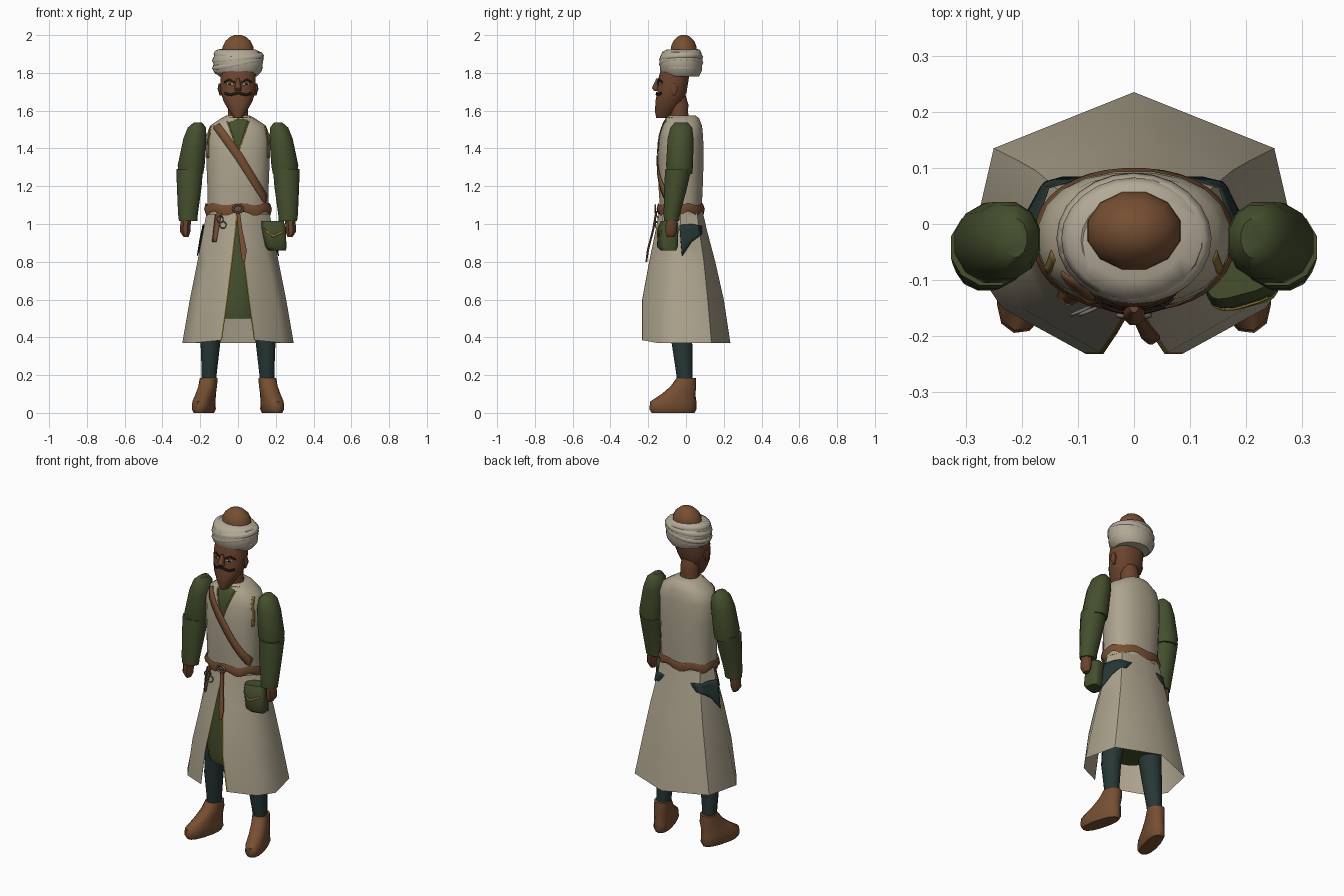
import bpy, bmesh, math
from mathutils import Vector, Matrix
from mathutils.bvhtree import BVHTree

cube = bpy.data.objects.get("Cube")
if cube:
    bpy.data.objects.remove(cube, do_unlink=True)


def material(name, *rgb):
    m = bpy.data.materials.new(name)
    m.use_nodes = True
    m.diffuse_color = (*rgb, 1)
    bsdf = m.node_tree.nodes["Principled BSDF"]
    bsdf.inputs["Base Color"].default_value = (*rgb, 1)
    bsdf.inputs["Roughness"].default_value = 0.9
    return m


LINEN = material("coat linen", .42, .37, .27)
WRAP = material("turban linen", .45, .40, .31)
LEATHER = material("leather", .18, .078, .032)
SKIN = material("skin", .15, .058, .028)
GREEN = material("tunic green", .058, .078, .026)
TEAL = material("dark teal", .02, .038, .036)
GOLD = material("gold trim", .24, .15, .03)
DARK = material("dark hair", .014, .009, .007)
METAL = material("dull metal", .2, .17, .14)


def finish(name, bm, mat, recalc=True):
    if recalc:
        bmesh.ops.recalc_face_normals(bm, faces=bm.faces)
    me = bpy.data.meshes.new(name)
    bm.to_mesh(me)
    bm.free()
    me.materials.append(mat)
    ob = bpy.data.objects.new(name, me)
    bpy.context.collection.objects.link(ob)
    return ob


def grid(bm, rows, closed):
    """Join rows of points with quads; returns the vertex rows."""
    vs = [[bm.verts.new(p) for p in r] for r in rows]
    n = len(rows[0])
    for a, b in zip(vs, vs[1:]):
        for j in range(n if closed else n - 1):
            k = (j + 1) % n
            bm.faces.new((a[j], a[k], b[k], b[j]))
    return vs


def oval(cx, z, rx, front, back, n, power=2.0):
    cy, ry = (front + back) / 2, (back - front) / 2
    pts = []
    for i in range(n):
        t = math.tau * (i + .5) / n
        c, s = math.cos(t), math.sin(t)
        pts.append(Vector((cx + rx * math.copysign(abs(c) ** (2 / power), c),
                           cy + ry * math.copysign(abs(s) ** (2 / power), s), z)))
    return pts


def loft(name, rings, mat, n=12, power=2.0, turn=None):
    """Closed body from oval rings (centre x, z, half width, front y, back y)."""
    bm = bmesh.new()
    vs = grid(bm, [oval(*r, n, power) for r in rings], True)
    bm.faces.new(vs[0])
    bm.faces.new(vs[-1])
    if turn:
        pivot, angle = turn
        bmesh.ops.rotate(bm, verts=bm.verts, cent=pivot, matrix=Matrix.Rotation(angle, 3, 'Z'))
    return finish(name, bm, mat)


def tree(ob):
    return BVHTree.FromPolygons([v.co for v in ob.data.vertices],
                                [p.vertices[:] for p in ob.data.polygons])


def strip(name, a, b, surface, mat, lift=.004, side=0, cols=2, steps=6):
    """Thin plate between two polylines, laid on a surface from the front or a side."""
    def lay(u, z):
        ray = Vector((-side, 0, 0)) if side else Vector((0, 1, 0))
        start = Vector((side, u, z)) if side else Vector((u, -1, z))
        hit = surface.ray_cast(start, ray)[0]
        if hit is None:
            hit = surface.find_nearest(Vector((0, u, z)) if side else Vector((u, -.1, z)))[0]
        return hit - ray * lift

    rows = []
    for k in range(len(a) - 1):
        for i in range(0 if k == 0 else 1, steps + 1):
            p = Vector(a[k]).lerp(Vector(a[k + 1]), i / steps)
            q = Vector(b[k]).lerp(Vector(b[k + 1]), i / steps)
            rows.append([lay(*p.lerp(q, j / cols)) for j in range(cols + 1)])
    bm = bmesh.new()
    grid(bm, rows, False)
    ob = finish(name, bm, mat)
    ob.modifiers.new("thickness", 'SOLIDIFY').thickness = .004
    return ob


def line(name, path, width, surface, mat, **kw):
    low = [(u, z - width) if abs(path[-1][0] - path[0][0]) > abs(path[-1][1] - path[0][1])
           else (u - math.copysign(width, u), z) for u, z in path]
    return strip(name, path, low, surface, mat, cols=1, **kw)


def torus(name, at, major, minor, mat, scale=(1, 1, 1), rot=(0, 0, 0), seg=20):
    bpy.ops.mesh.primitive_torus_add(location=at, rotation=rot, major_radius=major,
                                     minor_radius=minor, major_segments=seg, minor_segments=8)
    ob = bpy.context.object
    ob.name, ob.scale = name, scale
    ob.data.materials.append(mat)
    return ob


# Torso of the coat
torso = loft("coat_torso", [(0, 1.05, .163, -.137, .083), (0, 1.2, .164, -.147, .09),
                            (0, 1.35, .17, -.15, .095), (0, 1.46, .172, -.142, .092),
                            (0, 1.52, .15, -.127, .086), (0, 1.56, .09, -.108, .07),
                            (0, 1.575, .06, -.09, .05)], LINEN, 20, 2.3)
torso_t = tree(torso)

# Skirt of the coat, split at the front; its first and last columns are the trim
half = [(1.08, [(.002, -.14), (.09, -.122), (.163, -.03), (.13, .055), (0, .085)]),
        (.97, [(.01, -.16), (.115, -.125), (.183, -.03), (.145, .07), (0, .11)]),
        (.8, [(.03, -.195), (.16, -.135), (.215, -.03), (.175, .095), (0, .155)]),
        (.6, [(.055, -.232), (.2, -.15), (.255, -.045), (.21, .115), (0, .2)]),
        (.37, [(.085, -.232), (.235, -.15), (.295, -.06), (.25, .135), (0, .235)])]
rows = []
for z, pts in half:
    p = [Vector((x, y, z + (.015 if z < .4 and y < -.2 else 0))) for x, y in pts]
    p.insert(1, p[0] + (p[1] - p[0]).normalized() * .008)
    rows.append(p + [Vector((-v.x, v.y, v.z)) for v in reversed(p[:-1])])
bm = bmesh.new()
grid(bm, rows, False)
skirt = finish("coat_skirt", bm, LINEN)
skirt.data.materials.append(GOLD)
cols = len(rows[0]) - 1
for f in skirt.data.polygons:
    f.material_index = int(f.index % cols in (0, cols - 1))
skirt_t = tree(skirt)

# Tunic under the coat
loft("tunic", [(0, .5, .15, -.165, .12), (0, .56, .155, -.175, .12), (0, .8, .14, -.155, .09),
               (0, 1.06, .12, -.12, .06)], GREEN, 16)
strip("tunic_neck", [(-.065, 1.567), (-.002, 1.385)], [(.065, 1.567), (.002, 1.385)],
      torso_t, GREEN, cols=6)

# Belt with an uneven edge
bm = bmesh.new()
belt_rows = []
for z, amp, grow in ((1.055, .012, .006), (1.08, 0, .014), (1.105, .006, .006)):
    ring = oval(0, z, .166 + grow, -.142 - grow, .086 + grow, 36, 2.2)
    for i, v in enumerate(ring):
        v.z += amp * math.sin(math.tau * i * 7 / 36)
    belt_rows.append(ring)
grid(bm, belt_rows, True)
finish("belt", bm, LEATHER)
torus("buckle", (0, -.163, 1.08), .02, .005, METAL, (1.3, 1, 1), (math.pi / 2, 0, 0), 12)
loft("belt_tail", [(.03, .8, .008, -.215, -.205), (.03, .86, .018, -.208, -.196),
                   (.012, .97, .012, -.18, -.168), (0, 1.07, .01, -.162, -.15)], LEATHER, 8)

# Shoulder strap and knife sheath
strip("shoulder_strap", [(-.11, 1.55), (.02, 1.375), (.182, 1.11)],
      [(-.152, 1.535), (-.015, 1.345), (.155, 1.085)], torso_t, LEATHER, lift=.007)
strip("knife_sheath", [(-.118, 1.08), (-.138, .905)], [(-.085, 1.08), (-.115, .905)],
      skirt_t, LEATHER, lift=.012)
for i, (x, z) in enumerate(((-.095, 1.025), (-.08, .995))):
    torus(f"belt_ring_{i + 1}", (x, -.155, z), .018, .003, METAL,
          rot=(math.pi / 2, 0, .4), seg=12)

# Pouch with a trimmed flap
pouch = loft("pouch", [(.205, .86, .045, -.135, -.06), (.195, .88, .056, -.15, -.05),
                       (.185, .98, .063, -.142, -.045), (.183, 1.015, .058, -.125, -.05)],
             GREEN, 16, 4, (Vector((.19, -.09, 0)), math.radians(15)))
pouch_t = tree(pouch)
line("pouch_flap_trim", [(.137, .975), (.185, .94), (.24, .965)], .011, pouch_t, GOLD)

# Neck, head and face
loft("neck", [(0, 1.53, .058, -.09, .02), (0, 1.6, .055, -.085, .012), (0, 1.63, .055, -.09, .015),
              (0, 1.68, .05, -.09, 0)], SKIN)
head = loft("head", [(0, 1.56, .022, -.158, -.09), (0, 1.595, .046, -.165, -.06),
                     (0, 1.65, .078, -.163, -.015), (0, 1.7, .093, -.153, .005),
                     (0, 1.77, .095, -.148, .016), (0, 1.85, .09, -.125, .02)], SKIN, 16, 2.3)
head_t = tree(head)
loft("nose", [(0, 1.705, .016, -.17, -.14), (0, 1.72, .02, -.182, -.14),
              (0, 1.77, .008, -.158, -.14)], SKIN, 8)

# Paired parts
for s, word in ((1, "left"), (-1, "right")):
    line(f"{word}_eyebrow", [(s * .015, 1.755), (s * .05, 1.77), (s * .075, 1.755)], .01, head_t, DARK)
    line(f"{word}_eye", [(s * .025, 1.743), (s * .06, 1.745)], .009, head_t, WRAP, lift=.002)
    line(f"{word}_pupil", [(s * .038, 1.744), (s * .049, 1.744)], .009, head_t, DARK)
    line(f"{word}_moustache", [(s * .003, 1.7), (s * .045, 1.69), (s * .072, 1.698)], .013,
         head_t, DARK, lift=.006)
    loft(f"{word}_ear", [(s * .09, 1.68, .008, -.07, -.055), (s * .095, 1.715, .014, -.085, -.04),
                         (s * .095, 1.745, .008, -.075, -.05)], SKIN, 8)
    line(f"{word}_neck_trim", [(s * .068, 1.565), (s * .005, 1.385)], .007, torso_t, GOLD, lift=.006)
    line(f"{word}_armhole_trim", [(s * .148, 1.52), (s * .163, 1.44), (s * .162, 1.35)], .007,
         torso_t, GOLD)
    # Sleeves and hands
    loft(f"{word}_upper_sleeve", [(s * .248, 1.265, .066, -.1, .035), (s * .248, 1.31, .074, -.108, .04),
                                  (s * .228, 1.45, .064, -.1, .042), (s * .218, 1.51, .05, -.085, .035),
                                  (s * .212, 1.538, .022, -.06, .01)], GREEN, 12)
    loft(f"{word}_lower_sleeve", [(s * .264, 1.015, .05, -.118, -.035), (s * .265, 1.05, .054, -.12, -.03),
                                  (s * .258, 1.2, .068, -.118, .01), (s * .256, 1.29, .073, -.112, .03)],
         GREEN, 12)
    loft(f"{word}_hand", [(s * .275, .93, .014, -.1, -.06), (s * .28, .96, .03, -.112, -.045),
                          (s * .276, 1.03, .03, -.108, -.045)], SKIN, 8)
    # Legs and boots
    loft(f"{word}_leg", [(s * .155, .14, .038, -.045, .035), (s * .152, .22, .042, -.055, .035),
                         (s * .146, .37, .054, -.078, .035), (s * .11, .65, .075, -.09, .06)], TEAL)
    loft(f"{word}_boot", [(s * .162, 0, .042, -.19, .045), (s * .162, .02, .052, -.203, .055),
                          (s * .162, .06, .05, -.198, .055), (s * .16, .1, .048, -.135, .05),
                          (s * .157, .14, .047, -.085, .055), (s * .155, .185, .046, -.05, .052)],
         LEATHER, 14, 2.4, (Vector((s * .155, 0, 0)), s * math.radians(15)))
    # Dark cloth at the hips
    strip(f"{word}_hip_cloth", [(-.035, .995), (.03, 1), (.085, .99)],
          [(-.02, .83), (.03, .905), (.085, .945)], skirt_t, TEAL, lift=.012, side=s, cols=4)

# Turban with slanted wraps around a cap
loft("turban", [(0, 1.78, .1, -.115, .07), (0, 1.81, .128, -.138, .085), (0, 1.87, .135, -.142, .088),
                (0, 1.91, .122, -.128, .078), (0, 1.925, .09, -.1, .055)], WRAP, 20)
for i, (z, tilt, size) in enumerate(((1.82, -.06, .098), (1.85, -.2, .106), (1.878, -.1, .105),
                                     (1.895, .05, .096))):
    torus(f"turban_wrap_{i + 1}", (0, -.026, z), size, .034, WRAP, (1, .84, .75), (.03 * i, tilt, 0), 24)
loft("cap", [(0, 1.9, .088, -.085, .061), (0, 1.94, .084, -.082, .058), (0, 1.97, .068, -.068, .045),
             (0, 1.99, .044, -.048, .024), (0, 2.0, .02, -.028, .005)], LEATHER, 12)

# Smooth shading with sharp creases kept
bpy.ops.object.select_all(action='DESELECT')
for ob in bpy.context.scene.objects:
    if ob.type == 'MESH':
        ob.select_set(True)
        bpy.context.view_layer.objects.active = ob
bpy.ops.object.shade_smooth_by_angle(angle=math.radians(45))
